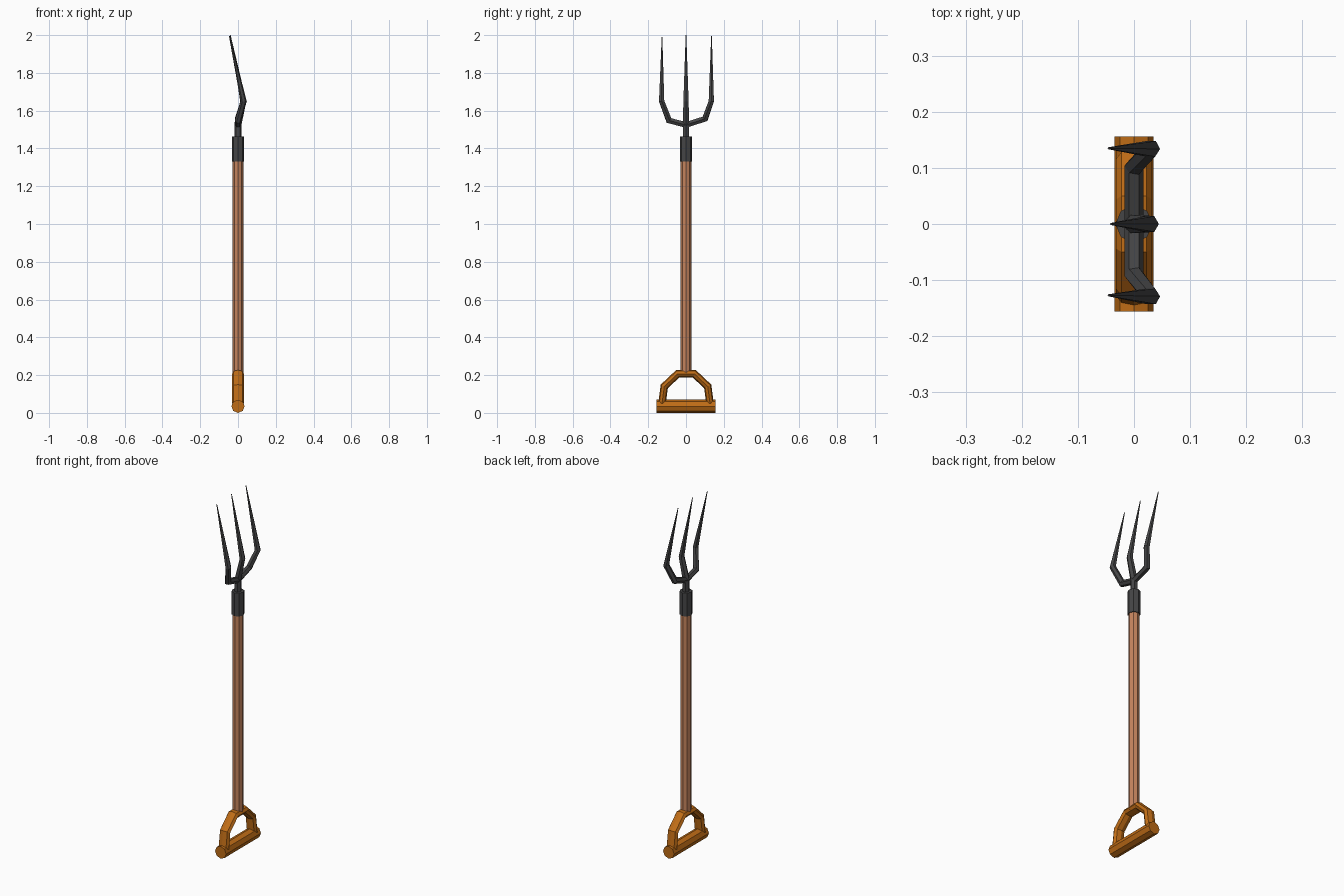
import bpy, bmesh, math
from mathutils import Vector

if "Cube" in bpy.data.objects:
    bpy.data.objects.remove(bpy.data.objects["Cube"])


def material(name, rgb):
    m = bpy.data.materials.new(name)
    m.diffuse_color = (*rgb, 1)
    m.use_nodes = True
    m.node_tree.nodes["Principled BSDF"].inputs["Base Color"].default_value = m.diffuse_color
    return m


iron = material("dark_iron", (0.06, 0.06, 0.062))
wood = material("shaft_wood", (0.56, 0.23, 0.11))
orange = material("handle_wood", (0.52, 0.15, 0.008))


def sweep(name, points, radii, sides, mat, ref=(1, 0, 0)):
    """Mitred faceted tube; radii are (along ref, across ref) per point."""
    pts = [Vector(p) for p in points]
    ref = Vector(ref)
    bm = bmesh.new()
    rings = []
    for i, p in enumerate(pts):
        d = (pts[max(i, 1)] - pts[max(i, 1) - 1]).normalized()
        nxt = (pts[i + 1] - p).normalized() if i < len(pts) - 1 else d
        n = (d + nxt).normalized()
        u = (ref - d * ref.dot(d)).normalized()
        v = d.cross(u)
        ring = []
        for k in range(sides):
            t = math.tau * k / sides
            o = u * math.cos(t) * radii[i][0] + v * math.sin(t) * radii[i][1]
            ring.append(bm.verts.new(p + o - d * (o.dot(n) / d.dot(n))))
        rings.append(ring)
    for a, b in zip(rings, rings[1:]):
        for k in range(sides):
            j = (k + 1) % sides
            bm.faces.new((a[k], a[j], b[j], b[k]))
    bm.faces.new(rings[0][::-1])
    bm.faces.new(rings[-1])
    bmesh.ops.recalc_face_normals(bm, faces=bm.faces)
    me = bpy.data.meshes.new(name)
    bm.to_mesh(me)
    bm.free()
    me.materials.append(mat)
    ob = bpy.data.objects.new(name, me)
    bpy.context.collection.objects.link(ob)
    return ob


# D-shaped handle: grip bar and arch
sweep("grip", [(0, -0.156, 0.035), (0, 0.156, 0.035)], [(0.035, 0.035)] * 2, 8, orange)
half = [(0.127, 0.05), (0.115, 0.14), (0.044, 0.207)]
arch = [(0, -y, z) for y, z in half] + [(0, y, z) for y, z in reversed(half)]
sweep("handle_arch", arch, [(0.032, 0.02)] * 6, 8, orange)

# Shaft and metal socket
sweep("shaft", [(0, 0, 0.2), (0, 0, 1.36)], [(0.028, 0.028)] * 2, 8, wood)
sweep("socket", [(0, 0, 1.33), (0, 0, 1.462)], [(0.033, 0.033)] * 2, 8, iron)

# Centre tine, including the neck rising from the socket
sweep("centre_tine", [(0, 0, 1.44), (0, 0, 1.53), (0.028, 0, 1.65), (-0.041, 0, 2.0)],
      [(0.019, 0.019), (0.019, 0.019), (0.016, 0.016), (0.002, 0.002)], 6, iron)

# Side tines, slightly uneven as forged
side_radii = [(0.017, 0.017)] * 2 + [(0.016, 0.016), (0.002, 0.002)]
for name, path in (
    ("left_tine", [(0, 0.005, 1.523), (0, -0.09, 1.548), (0.03, -0.129, 1.65), (-0.045, -0.127, 1.99)]),
    ("right_tine", [(0, -0.005, 1.523), (0, 0.101, 1.557), (0.03, 0.134, 1.65), (-0.045, 0.135, 1.995)]),
):
    sweep(name, path, side_radii, 6, iron)
